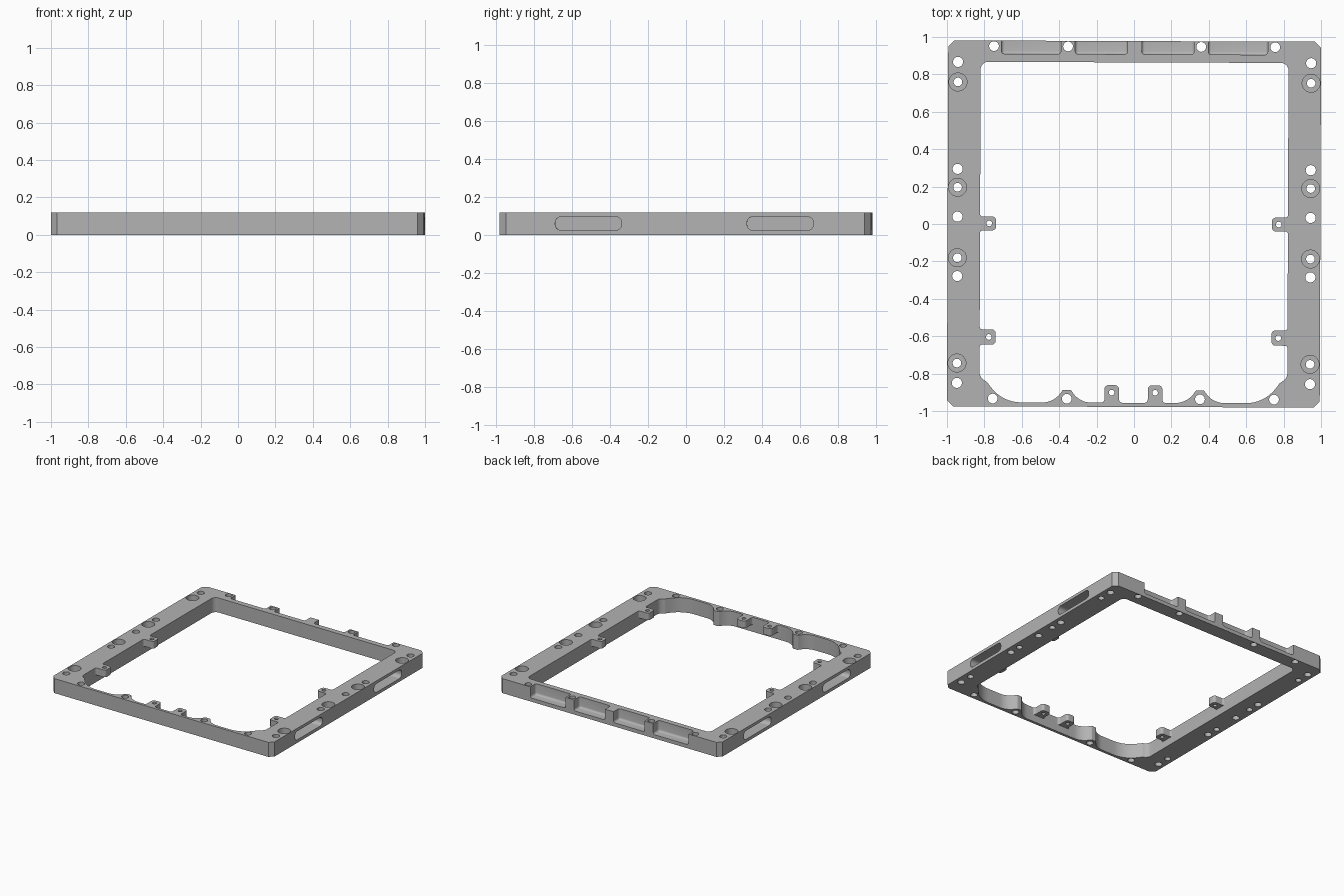
import bpy, bmesh, math
from mathutils import Vector, Matrix

W, H, T = 0.9965, 0.978, 0.118      # half width, half depth, thickness
IN_X, IN_BACK, IN_FRONT = 0.823, 0.864, -0.956
TAB_X, TAB_Z = 0.737, 0.06          # tab reach and underside height
SIDE_TABS = [(0.0, 0.037), (-0.607, 0.041)]
FRONT_TAB = 0.116

old = bpy.data.objects.get("Cube")
if old:
    bpy.data.objects.remove(old)


def rounded(corners, steps=8):
    """Turn (x, y, radius) corners into an outline with true arcs."""
    out = []
    for i, (x, y, r) in enumerate(corners):
        p = Vector((x, y))
        u = Vector(corners[i - 1][:2]) - p
        v = Vector(corners[(i + 1) % len(corners)][:2]) - p
        if r == 0:
            out.append(p)
            continue
        half = u.angle(v) / 2
        t = min(r / math.tan(half), u.length * 0.9, v.length * 0.9)
        r = t * math.tan(half)
        u.normalize()
        v.normalize()
        c = p + (u + v).normalized() * (r / math.sin(half))
        a, b = p + u * t - c, p + v * t - c
        out += [c + a.lerp(b, k / steps).normalized() * r for k in range(steps + 1)]
    return out


def rectangle(x0, x1, y0, y1, r):
    return rounded([(x0, y0, r), (x1, y0, r), (x1, y1, r), (x0, y1, r)])


def prism(bm, outline, z0, z1, matrix=Matrix()):
    low = [bm.verts.new(matrix @ Vector((p[0], p[1], z0))) for p in outline]
    top = [bm.verts.new(matrix @ Vector((p[0], p[1], z1))) for p in outline]
    bm.faces.new(low[::-1])
    bm.faces.new(top)
    for i in range(len(low)):
        bm.faces.new((low[i - 1], low[i], top[i], top[i - 1]))


def hole(bm, x, y, r, z0=-0.1):
    n = 32
    ring = [(x + r * math.cos(math.tau * i / n), y + r * math.sin(math.tau * i / n))
            for i in range(n)]
    prism(bm, ring, z0, T + 0.1)


def make_object(name, bm):
    bmesh.ops.recalc_face_normals(bm, faces=bm.faces)
    mesh = bpy.data.meshes.new(name)
    bm.to_mesh(mesh)
    bm.free()
    obj = bpy.data.objects.new(name, mesh)
    bpy.context.scene.collection.objects.link(obj)
    return obj


def cut(bm):
    """Subtract the collected solids from the frame."""
    tool = make_object("cutter", bm)
    tool.hide_render = True
    mod = frame.modifiers.new("cut", "BOOLEAN")
    mod.operation, mod.solver, mod.object = "DIFFERENCE", "EXACT", tool
    bpy.ops.object.modifier_apply(modifier=mod.name)
    bpy.data.objects.remove(tool)


# Outer slab with clipped corners
bm = bmesh.new()
C = 0.033
prism(bm, [(W, H - C), (W - C, H), (C - W, H), (-W, H - C),
           (-W, C - H), (C - W, -H), (W - C, -H), (W, C - H)], 0, T)
frame = make_object("frame", bm)
bpy.context.view_layer.objects.active = frame
frame.select_set(True)

# Central opening: half outline from back to front, with tabs and bosses
half = [(IN_X, IN_BACK, 0.04)]
for y, h in SIDE_TABS:
    half += [(IN_X, y + h, 0.014), (TAB_X, y + h, 0.022),
             (TAB_X, y - h, 0.022), (IN_X, y - h, 0.014)]
half += [(IN_X, -0.825, 0.05), (0.785, -0.845, 0.03), (0.70, IN_FRONT, 0.2),
         (0.42, IN_FRONT, 0.12), (0.378, -0.888, 0.012),
         (0.334, -0.888, 0.012), (0.292, IN_FRONT, 0.12)]
a, b = FRONT_TAB + 0.039, FRONT_TAB - 0.039
half += [(a, IN_FRONT, 0.018), (a, -0.862, 0.022),
         (b, -0.862, 0.022), (b, IN_FRONT, 0.018)]
bm = bmesh.new()
prism(bm, rounded(half + [(-x, y, r) for x, y, r in reversed(half)]), -0.1, T + 0.1)
cut(bm)

# Undercuts that thin the tabs
bm = bmesh.new()
for s in (1, -1):
    for y, h in SIDE_TABS:
        x0, x1 = sorted((s * IN_X, s * (TAB_X - 0.03)))
        prism(bm, rectangle(x0, x1, y - h - 0.02, y + h + 0.02, 0), -0.1, TAB_Z)
    x = s * FRONT_TAB
    prism(bm, rectangle(x - 0.06, x + 0.06, IN_FRONT, -0.83, 0), -0.1, TAB_Z)
cut(bm)

# Through holes
bm = bmesh.new()
bores = [0.756, 0.193, -0.184, -0.747]
for s in (1, -1):
    for y in (0.863, 0.291, 0.036, -0.282, -0.853):
        hole(bm, s * 0.944, y, 0.027)
    for y in bores:
        hole(bm, s * 0.944, y, 0.023)
    for x in (0.752, 0.356):
        hole(bm, s * x, 0.948, 0.026)
        hole(bm, s * x, -0.936, 0.026)
    for y, h in SIDE_TABS:
        hole(bm, s * 0.774, y, 0.015)
    hole(bm, s * FRONT_TAB, -0.902, 0.015)
cut(bm)

# Counterbores on the side rails
bm = bmesh.new()
for s in (1, -1):
    for y in bores:
        hole(bm, s * 0.944, y, 0.048, 0.05)
cut(bm)

# Open pockets along the back rail, with filleted floors
bm = bmesh.new()
for s in (1, -1):
    for x0, x1 in ((0.038, 0.318), (0.394, 0.712)):
        box = bmesh.new()
        prism(box, rectangle(min(s * x0, s * x1), max(s * x0, s * x1), 0.907, 1.1, 0),
              0.03, 0.25)
        bmesh.ops.recalc_face_normals(box, faces=box.faces)
        bmesh.ops.bevel(box, geom=box.edges[:], offset=0.016, segments=4,
                        profile=0.5, affect="EDGES")
        part = bpy.data.meshes.new("pocket")
        box.to_mesh(part)
        box.free()
        bm.from_mesh(part)
        bpy.data.meshes.remove(part)
cut(bm)

# Rounded grip slots in both outer sides
bm = bmesh.new()
to_side = Matrix(((0, 0, 1), (1, 0, 0), (0, 1, 0))).to_4x4()
for s in (1, -1):
    x0, x1 = sorted((s * (W - 0.1), s * (W + 0.1)))
    for y0, y1 in ((-0.685, -0.335), (0.325, 0.675)):
        prism(bm, rectangle(y0, y1, 0.025, 0.095, 0.03), x0, x1, to_side)
cut(bm)

# The plate sits very slightly turned
frame.data.transform(Matrix.Rotation(-0.0037, 4, "Z"))

mat = bpy.data.materials.new("plain grey")
mat.use_nodes = True
grey = (0.45, 0.45, 0.45, 1)
mat.diffuse_color = grey
mat.node_tree.nodes["Principled BSDF"].inputs["Base Color"].default_value = grey
frame.data.materials.clear()
frame.data.materials.append(mat)
bpy.ops.object.shade_smooth_by_angle(angle=math.radians(30))
